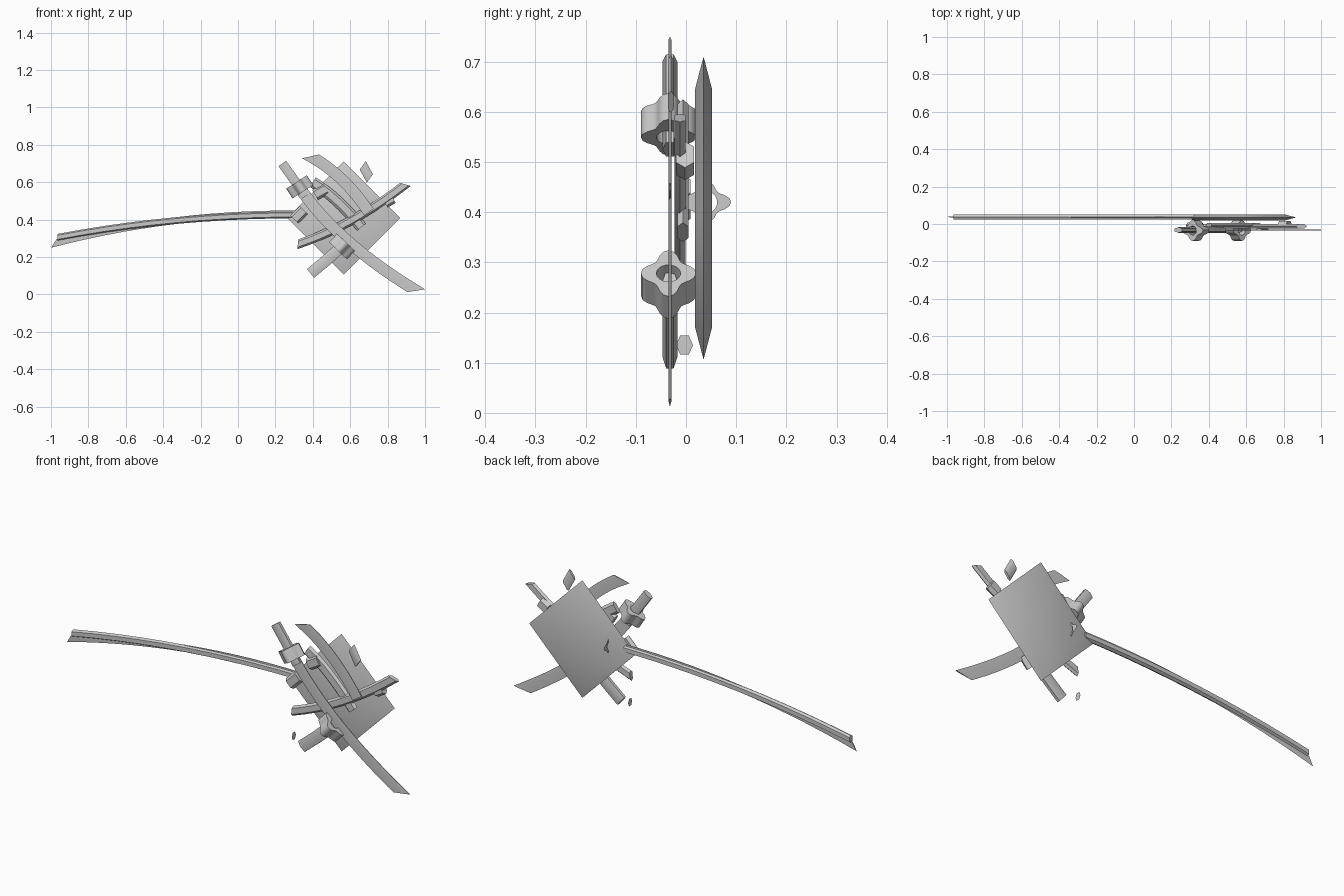
import bpy, bmesh, math
from mathutils import Vector

if "Cube" in bpy.data.objects:
    bpy.data.objects.remove(bpy.data.objects["Cube"])


def finish(name, bm, smooth=True):
    bmesh.ops.recalc_face_normals(bm, faces=bm.faces)
    me = bpy.data.meshes.new(name)
    bm.to_mesh(me)
    bm.free()
    ob = bpy.data.objects.new(name, me)
    bpy.context.collection.objects.link(ob)
    if smooth:
        bpy.ops.object.select_all(action='DESELECT')
        ob.select_set(True)
        bpy.context.view_layer.objects.active = ob
        bpy.ops.object.shade_smooth_by_angle(angle=math.radians(35))
    return ob


def arc(a, m, b, n=10):
    # curve through a, m and b in the xz plane
    a, m, b = Vector(a), Vector(m), Vector(b)
    c = 2 * m - (a + b) / 2
    return [(1 - t) ** 2 * a + 2 * t * (1 - t) * c + t * t * b
            for t in (i / n for i in range(n + 1))]


def sweep(name, path, y, width, thick, section='hex', slant0=0, slant1=0):
    # section across the path; slant skews the cut at either end
    secs = {'hex': [(-1, 0), (-.6, 1), (.6, 1), (1, 0), (.6, -1), (-.6, -1)],
            'grip': [(-1, .5), (0, 1), (1, .5), (1, -.5), (0, -1), (-1, -.5)],
            'blade': [(-1, 0), (.5, 1), (1, .6), (1, -.6), (.5, -1)]}
    path = [Vector(p) for p in path]
    bm, rings = bmesh.new(), []
    last = len(path) - 1
    for i, p in enumerate(path):
        d = (path[min(i + 1, last)] - path[max(i - 1, 0)]).normalized()
        n = Vector((-d.y, d.x))
        s = slant0 if i == 0 else slant1 if i == last else 0
        ring = []
        for u, v in secs[section]:
            q = p + n * u * width / 2 + d * s * u
            ring.append(bm.verts.new((q.x, y + v * thick / 2, q.y)))
        rings.append(ring)
    for r, q in zip(rings, rings[1:]):
        for j in range(len(r)):
            k = (j + 1) % len(r)
            bm.faces.new((r[j], r[k], q[k], q[j]))
    bm.faces.new(rings[0])
    bm.faces.new(rings[-1])
    return finish(name, bm)


def guard(name, centre, angle, depth, ry=.055, rn=.066, hole=.024):
    # four-lobed ring whose axis lies in the xz plane
    c = Vector(centre)
    ax = Vector((math.cos(angle), 0, math.sin(angle)))
    nn = Vector((-ax.z, 0, ax.x))
    bm, N, loops = bmesh.new(), 32, []
    prof = [(-.5, False), (.5, False), (.5, True), (-.5, True)]
    if depth == 0:
        prof = [(0, False), (0, True)]
    for s, inner in prof:
        row = []
        for i in range(N):
            t = i * math.tau / N
            k = .83 + .17 * math.cos(4 * t)
            a, b = (hole, hole) if inner else (ry * k, rn * k)
            row.append(bm.verts.new(c + ax * s * depth + Vector((0, a * math.cos(t), 0))
                                    + nn * b * math.sin(t)))
        loops.append(row)
    count = len(loops) if depth else 1
    for a in range(count):
        r, q = loops[a], loops[(a + 1) % len(loops)]
        for i in range(N):
            j = (i + 1) % N
            bm.faces.new((r[i], r[j], q[j], q[i]))
    return finish(name, bm)


def plate(name, cx, cz, y, half, inset, thick):
    # diamond-set square with edges tapering to a ridge
    bm = bmesh.new()
    rings = []
    for h, yy in ((half - inset, y - thick / 2), (half, y), (half - inset, y + thick / 2)):
        rings.append([bm.verts.new((cx + h * math.cos(i * math.pi / 2), yy,
                                    cz + h * math.sin(i * math.pi / 2))) for i in range(4)])
    for r, q in zip(rings, rings[1:]):
        for i in range(4):
            bm.faces.new((r[i], r[(i + 1) % 4], q[(i + 1) % 4], q[i]))
    bm.faces.new(rings[0])
    bm.faces.new(rings[-1])
    return finish(name, bm)


def hex_disc(name, x, y, z, r):
    bm = bmesh.new()
    bm.faces.new([bm.verts.new((x, y + r * .85 * math.cos(a), z + r * 1.1 * math.sin(a)))
                  for a in (i * math.pi / 3 for i in range(6))])
    return finish(name, bm, False)


# Back plate
plate('back_plate', .565, .408, .035, .302, .065, .034)

# Long sword and its scabbard, running left
sweep('long_scabbard', arc((-.965, .305), (-.33, .395), (.32, .425)), .038, .036, .026, slant0=.004)
sweep('long_blade', arc((-.985, .272), (-.33, .395), (.34, .43), 14), .038, .036, .006,
      'blade', slant0=.018)
guard('loose_guard_ring', (.405, .04, .42), 0, 0, .05, .042, .022)

# Sword running to lower right
sweep('grip_upper', [(.237, .70), (.305, .605), (.36, .525)], -.032, .05, .03, 'grip')
guard('guard_upper', (.33, -.035, .575), math.radians(-57), .062)
sweep('blade_lower_right', arc((.31, .60), (.57, .30), (.953, .02), 14), -.032, .062, .006,
      'blade', slant1=.036)

# Sword whose grip is at lower left
sweep('grip_lower', [(.388, .112), (.47, .18), (.56, .262)], -.032, .06, .03, 'grip')
guard('guard_lower', (.556, -.035, .256), math.radians(46), .062)

# Broken blade at upper left
sweep('blade_upper_left', arc((.388, .738), (.555, .615), (.70, .44), 12), -.032, .062, .006,
      'blade', slant0=.034)

# Cross scabbard
sweep('cross_scabbard', arc((.32, .268), (.61, .398), (.895, .588)), -.012, .048, .022,
      slant0=.012, slant1=-.018)
sweep('cross_scabbard_cap', [(.785, .49), (.828, .515)], -.002, .06, .036)

# Second scabbard lying under the crossed blades
sweep('diagonal_scabbard', arc((.40, .60), (.53, .50), (.66, .36)), -.006, .06, .022)

# Fittings and loose fragments
sweep('fitting_a', [(.412, .532), (.47, .565)], -.010, .062, .03)
sweep('fitting_b', [(.30, .40), (.352, .452)], -.006, .062, .03)
sweep('loose_chip', [(.667, .69), (.705, .62)], -.030, .05, .012, slant0=-.012, slant1=-.012)
hex_disc('loose_disc', .32, -.003, .135, .02)
